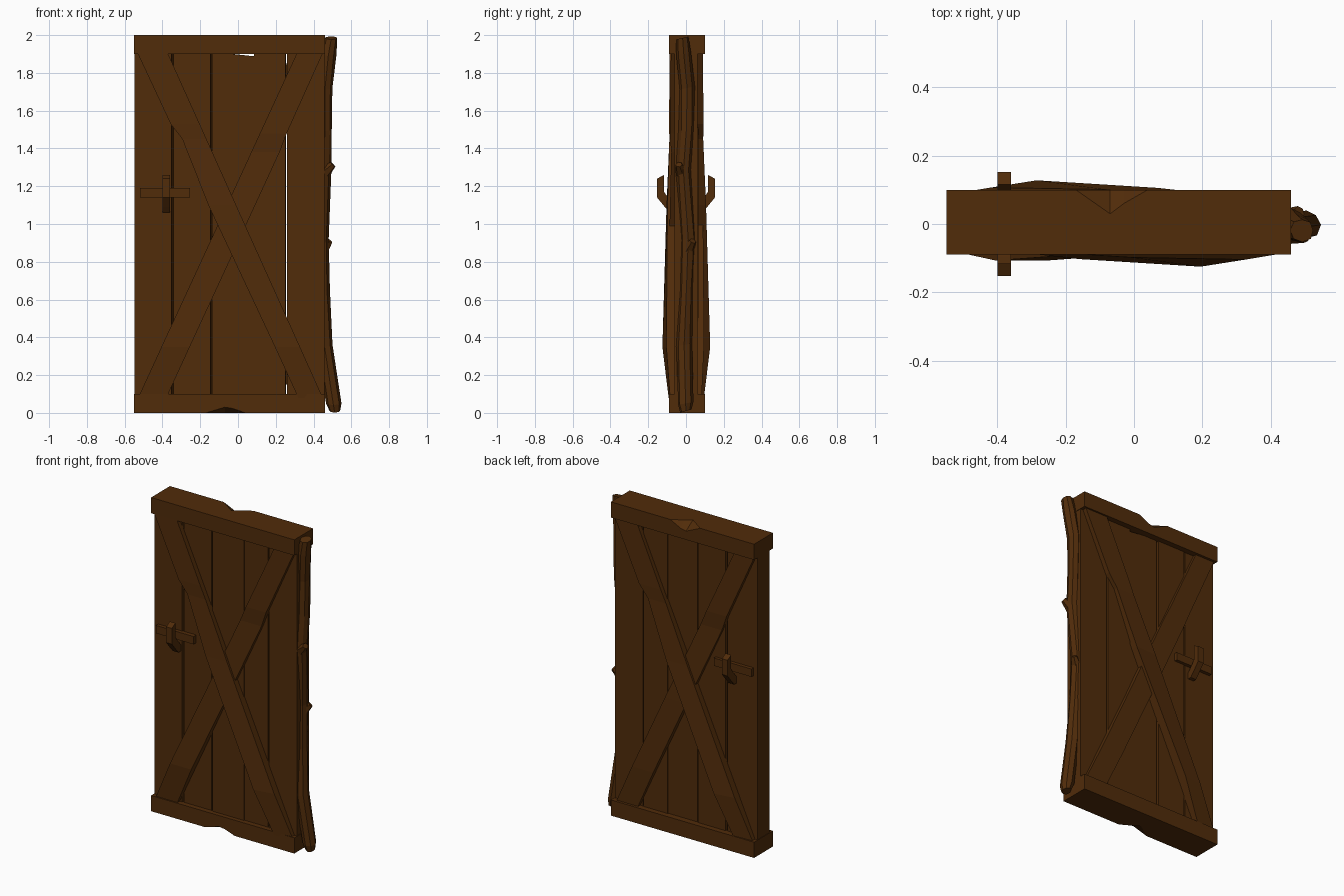
import bpy, bmesh, math, random
from mathutils import Vector

if "Cube" in bpy.data.objects:
    bpy.data.objects.remove(bpy.data.objects["Cube"])

random.seed(4)
wood = bpy.data.materials.new("dark_brown_wood")
wood.diffuse_color = (0.082, 0.025, 0.003, 1)
wood.use_nodes = True
wood.node_tree.nodes["Principled BSDF"].inputs["Base Color"].default_value = wood.diffuse_color


def loft(name, sections, turn=False, flip=False):
    """Skin closed rings of points; turn = half turn about the door axis, flip = mirror in y."""
    bm = bmesh.new()
    rings = []
    for sec in sections:
        ring = []
        for x, y, z in sec:
            if turn:
                x, y = -0.09 - x, 0.003 - y
            if flip:
                y = -y
            ring.append(bm.verts.new((x, y, z)))
        rings.append(ring)
    n = len(rings[0])
    for a, b in zip(rings, rings[1:]):
        for i in range(n):
            j = (i + 1) % n
            bm.faces.new((a[i], a[j], b[j], b[i]))
    bm.faces.new(rings[0])
    bm.faces.new(rings[-1])
    bmesh.ops.remove_doubles(bm, verts=bm.verts, dist=0.0005)
    bmesh.ops.recalc_face_normals(bm, faces=bm.faces)
    me = bpy.data.meshes.new(name)
    bm.to_mesh(me)
    bm.free()
    me.materials.append(wood)
    ob = bpy.data.objects.new(name, me)
    bpy.context.collection.objects.link(ob)
    return ob


# Planks: front left, front right, back left, back right, top height, depth shift
planks = [(-0.547, -0.352, -0.547, -0.335, 1.93, 0.0),
          (-0.341, -0.146, -0.325, -0.130, 1.93, 0.003),
          (-0.137, 0.085, -0.122, 0.085, 1.888, -0.002),
          (0.085, 0.251, 0.085, 0.253, 1.93, 0.003),
          (0.259, 0.457, 0.261, 0.457, 1.93, 0.0)]
for i, (a, b, c, d, top, s) in enumerate(planks):
    left = 1.91 if i == 2 else top      # the middle plank has a slanted top
    f, k = -0.06 + s, 0.062 + s
    loft(f"plank_{i + 1}", [
        [(a, f, 0.05), (b, f, 0.05), (d, k, 0.05), (c, k, 0.05)],
        [(a, f, left), (b, f, top), (d, k, top), (c, k, left)]])


# Rails: box with one chipped long edge; cy, cz = chip depth in y and z
def rail(name, z_in, z_out, y_in, y_out, chip):
    s = 1 if z_out > z_in else -1
    t = 1 if y_out > y_in else -1
    secs = []
    for x, cy, cz in [(-0.55, 0, 0), (-0.17, 0, 0), (-0.07, 0.07, chip),
                      (-0.03, 0.04, chip * 0.8), (0.04, 0, 0), (0.46, 0, 0)]:
        secs.append([(x, y_in, z_in), (x, y_in, z_out), (x, y_out - t * cy, z_out),
                     (x, y_out, z_out - s * cz), (x, y_out, z_in)])
    loft(name, secs)


rail("top_rail", 1.90, 2.0, -0.09, 0.10, 0.045)
rail("bottom_rail", 0.10, 0.0, 0.10, -0.09, 0.03)

# Crossed braces: height, left x, right x, y at left edge, y at right edge
over = [(0.08, 0.319, 0.449, -0.092, -0.084), (0.35, 0.195, 0.328, -0.125, -0.104),
        (1.10, -0.157, -0.010, -0.103, -0.098), (1.45, -0.295, -0.167, -0.088, -0.088),
        (1.53, -0.357, -0.203, -0.090, -0.090), (1.92, -0.539, -0.379, -0.086, -0.086)]
under = [(0.08, -0.529, -0.379, -0.080, -0.080), (0.35, -0.405, -0.255, -0.107, -0.107),
         (0.85, -0.174, -0.024, -0.090, -0.090), (1.38, 0.070, 0.220, -0.078, -0.078),
         (1.48, 0.116, 0.258, -0.086, -0.086), (1.92, 0.319, 0.456, -0.080, -0.080)]
# The back pair is the front pair after a half turn; limit = how far each may bulge
for side, turn in (("front", False), ("back", True)):
    for name, rows, limit in (("long_brace", over, 0.13), ("under_brace", under, 0.092 if turn else 0.13)):
        loft(f"{side}_{name}", [[(l, max(p, -limit), z), (r, max(q, -limit), z), (r, -0.055, z), (l, -0.055, z)]
                                for z, l, r, p, q in rows], turn=turn)

# Latch plate and bent handle on both sides
hook = [(-0.116, 1.26), (-0.153, 1.24), (-0.153, 1.14), (-0.112, 1.09), (-0.085, 1.06),
        (-0.060, 1.06), (-0.060, 1.10), (-0.095, 1.14), (-0.116, 1.17)]
for side, flip in (("front", False), ("back", True)):
    loft(f"{side}_latch_bar", [[(x, -0.084, 1.14), (x, -0.084, 1.19), (x, -0.055, 1.19), (x, -0.055, 1.14)]
                               for x in (-0.52, -0.255)], flip=flip)
    loft(f"{side}_handle", [[(x, y, z) for y, z in hook] for x in (-0.40, -0.36)], flip=flip)

# Crooked pole on the hinge side: height, centre x, centre y, radius
path = [(0.01, 0.512, 0.0, 0.030), (0.05, 0.505, -0.002, 0.042), (0.36, 0.458, -0.010, 0.041),
        (0.65, 0.446, 0.002, 0.039), (0.92, 0.437, 0.012, 0.041), (1.28, 0.455, -0.014, 0.040),
        (1.50, 0.460, 0.002, 0.040), (1.72, 0.460, 0.006, 0.041), (1.90, 0.478, -0.012, 0.042),
        (1.985, 0.493, -0.018, 0.034)]
secs = []
for z, cx, cy, r in path:
    ring = []
    for k in range(8):
        a = math.tau * k / 8
        q = r * random.uniform(0.9, 1.06)
        ring.append((cx + q * math.cos(a), cy + q * math.sin(a), z + 0.008 * math.sin(a)))
    secs.append(ring)
loft("hinge_pole", secs)

# Twig stubs on the pole
for i, (p, d) in enumerate([((0.46, 0.02, 0.88), (0.025, 0.016, 0.03)),
                            ((0.475, -0.03, 1.29), (0.028, -0.008, 0.025))]):
    axis = Vector(d).normalized()
    u = axis.orthogonal().normalized()
    v = axis.cross(u)
    loft(f"twig_stub_{i + 1}", [
        [tuple(Vector(p) + Vector(d) * t + (u * math.cos(k * math.tau / 6) + v * math.sin(k * math.tau / 6)) * r)
         for k in range(6)] for t, r in ((-0.5, 0.034), (1, 0.018))])
